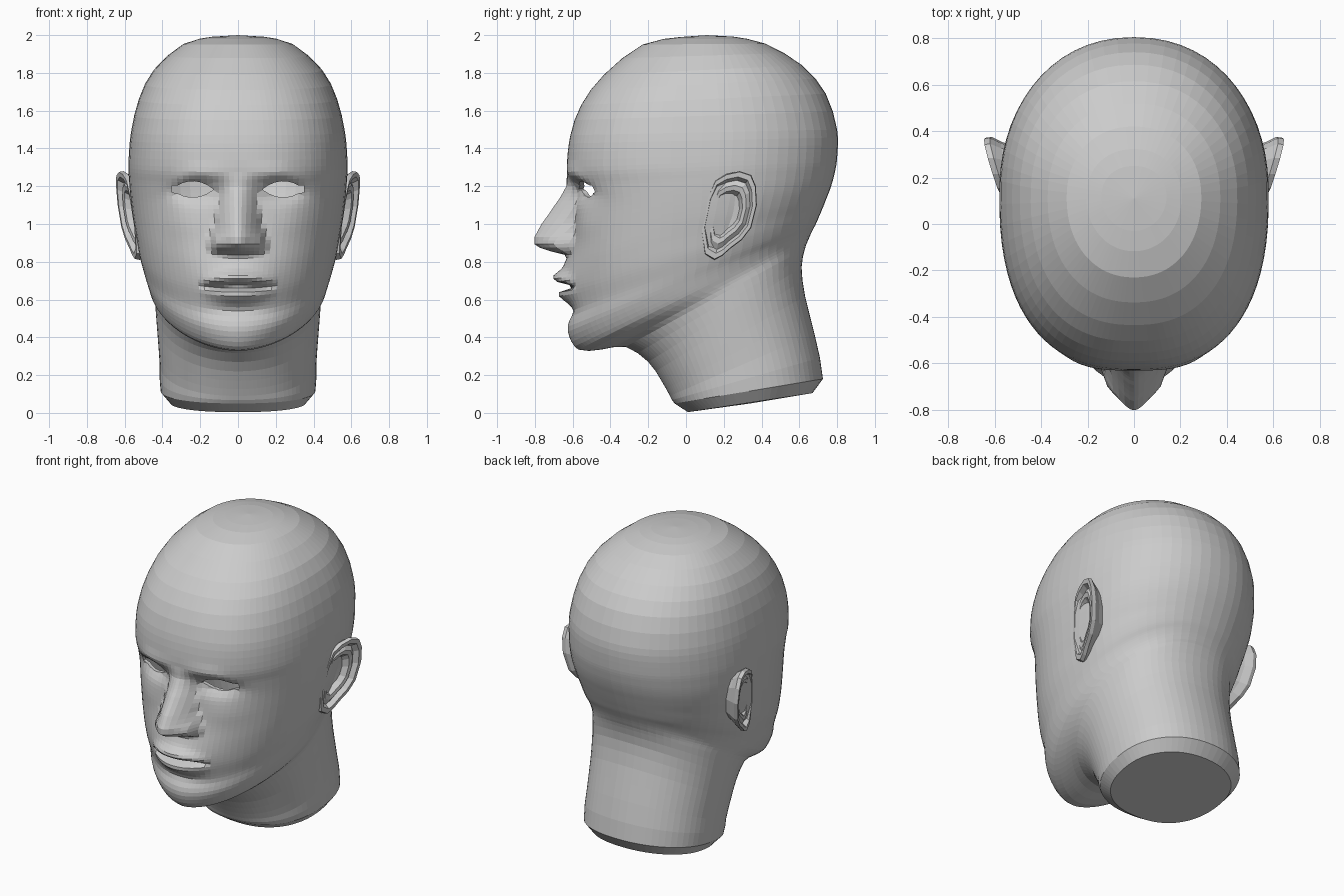
import bpy, bmesh
from math import sin, cos, pi, exp

if "Cube" in bpy.data.objects:
    bpy.data.objects.remove(bpy.data.objects["Cube"])

# Rings: front y, front z, back y, back z, half width, front exponent, steps to next ring
RINGS = [
    (-.03, 1.990, .25, 1.992, .14, 2.0, 2),
    (-.23, 1.95, .42, 1.955, .29, 2.15, 2),
    (-.435, 1.79, .615, 1.84, .445, 2.35, 2),
    (-.555, 1.63, .74, 1.69, .525, 2.45, 2),
    (-.612, 1.47, .80, 1.50, .567, 2.5, 4),
    (-.63, 1.30, .80, 1.35, .58, 2.45, 5),
    (-.61, 1.20, .785, 1.26, .577, 2.4, 5),
    (-.59, 1.10, .765, 1.19, .57, 2.4, 6),
    (-.60, .95, .742, 1.13, .557, 2.3, 8),
    (-.62, .80, .722, 1.08, .54, 2.2, 8),
    (-.62, .66, .705, 1.04, .525, 2.1, 6),
    (-.61, .54, .69, 1.005, .505, 2.0, 4),
    (-.625, .43, .675, .975, .485, 1.9, 4),
    (-.57, .335, .66, .945, .465, 1.8, 2),
    (-.45, .335, .645, .91, .450, 1.8, 2),
    (-.32, .35, .63, .87, .442, 1.9, 2),
    (-.20, .27, .612, .77, .435, 2.0, 2),
    (-.13, .17, .63, .62, .425, 2.1, 2),
    (-.085, .09, .68, .42, .415, 2.2, 2),
    (-.06, .05, .725, .18, .41, 2.3, 1),
    (.01, .004, .67, .105, .36, 2.3, 1),
]
JAW = 13
N = 40  # segments on each half of a ring


def g(v, s):
    return exp(-(v / s) ** 2)


def lerp_table(z, table):
    for (z0, v0), (z1, v1) in zip(table, table[1:]):
        if z0 <= z <= z1:
            return v0 + (v1 - v0) * (z - z0) / (z1 - z0)
    return 0.0


NOSE_H = [(.82, 0), (.84, .02), (.86, .12), (.885, .19), (.93, .20), (1.0, .17), (1.1, .105), (1.2, .025), (1.27, 0)]
NOSE_W = [(.82, .13), (.87, .15), (.93, .15), (1.0, .125), (1.1, .105), (1.27, .08)]


def relief(x, z):
    """Depth of the facial features, positive is inwards."""
    a = abs(x)
    d = .06 * g(a - .22, .12) * g(z - 1.175, .055)           # eye socket
    d -= .012 * g(a - .22, .14) * g(z - 1.27 + .5 * max(0, a - .25), .04)  # brow
    d -= .012 * g(a - .30, .12) * g(z - 1.0, .1)             # cheek
    w = lerp_table(z, NOSE_W)
    if w and a < w:                                          # nose
        d -= lerp_table(z, NOSE_H) * (1 - (a / w) ** 1.7)
    d -= .03 * g(a - .115, .03) * g(z - .90, .035)           # nostril wing
    f = max(0, 1 - (a / .21) ** 2)
    d -= .045 * g(a, .2) * g(z - .70, .11)                   # mouth
    d -= f * (.04 * g(z - .69 - .03 * f, .03) + .03 * g(z - .655 + .035 * f, .032))
    d += .08 * f * g(z - .668, .014)
    d += .02 * g(a, .15) * g(z - .54, .035)                  # dip above the chin
    return d


def spline(i, t):
    p = [RINGS[min(max(i + k, 0), len(RINGS) - 1)] for k in (-1, 0, 1, 2)]
    return [.5 * (2 * b + (c - a) * t + (2 * a - 5 * b + 4 * c - d) * t * t
                  + (3 * b - a - 3 * c + d) * t ** 3) for a, b, c, d in zip(*p)]


def ring_points(yf, zf, yb, zb, w, e, *_):
    yc = yf + (yb - yf) * .53
    half = [pi * (k / N) ** 1.4 for k in range(N + 1)]
    pts = []
    for th in half + [-t for t in half[-2:0:-1]]:
        c, s = cos(th), sin(th)
        p = 2 / (e if c > 0 else 2.15)
        x = w * abs(s) ** p * (1 if s >= 0 else -1)
        y = yc - (yc - yf) * c ** p if c > 0 else yc + (yb - yc) * (-c) ** p
        pts.append((x, y, zf + (zb - zf) * (y - yf) / (yb - yf)))
    return pts


def loft(bm, rings):
    loops = [[bm.verts.new(p) for p in r] for r in rings]
    n = len(loops[0])
    for a, b in zip(loops, loops[1:]):
        for k in range(n):
            bm.faces.new((a[k], b[k], b[(k + 1) % n], a[(k + 1) % n]))
    return loops


def fan(bm, loop, p):
    c = bm.verts.new(p)
    for k in range(len(loop)):
        bm.faces.new((loop[k], loop[(k + 1) % len(loop)], c))


def finish(bm, name):
    bmesh.ops.recalc_face_normals(bm, faces=bm.faces)
    me = bpy.data.meshes.new(name)
    bm.to_mesh(me)
    bm.free()
    ob = bpy.data.objects.new(name, me)
    bpy.context.collection.objects.link(ob)


# Head and neck loft
bm = bmesh.new()
rings, face_rings = [], 0
for i, r in enumerate(RINGS[:-1]):
    if i == JAW:
        face_rings = len(rings)
    rings += [ring_points(*spline(i, k / r[6])) for k in range(r[6])]
rings.append(ring_points(*RINGS[-1]))
loops = loft(bm, rings)
fan(bm, loops[0], (0, .11, 2.0))
fan(bm, loops[-1], (0, .34, .05))
face_verts = {v for l in loops[:face_rings] for v in l if v.co.y < -.1}


# Almond shaped eye openings
def almond(co):
    u, v = (abs(co.x) - .24) / .112, co.z - 1.183
    return u, v, (.044 if v > 0 else .042) * (1 - u * u)


holes = []
for f in bm.faces:
    c = f.calc_center_median()
    u, v, h = almond(c)
    if c.y < -.2 and abs(u) < 1 and abs(v) < h:
        holes.append(f)
bmesh.ops.delete(bm, geom=holes, context='FACES')
face_verts = {v for v in face_verts if v.is_valid}
rim = [e for e in bm.edges if e.is_boundary]
for vert in {v for e in rim for v in e.verts}:
    u, v, h = almond(vert.co)
    if abs(u) < .97:
        vert.co.z = 1.183 + (h if v > 0 else -h)

# Facial relief and eyelid thickness
for v in face_verts:
    v.co.y += relief(v.co.x, v.co.z)
lids = bmesh.ops.extrude_edge_only(bm, edges=rim)['geom']
for v in lids:
    if isinstance(v, bmesh.types.BMVert):
        v.co.y += .025
finish(bm, "head")

# Ears: outline (y, z) and concentric rings (scale, outward offset)
EAR = [(.08, .97), (.10, 1.06), (.115, 1.14), (.155, 1.23), (.215, 1.265), (.285, 1.28), (.345, 1.26),
       (.37, 1.20), (.375, 1.10), (.345, .98), (.295, .915), (.235, .87), (.19, .83), (.15, .81), (.10, .84)]
STEPS = [(.72, -.13), (.86, -.06), (1.0, -.02), (.98, .006), (.86, .006), (.78, -.025),
         (.66, -.008), (.54, -.012), (.44, -.045)]
CY, CZ = .21, 1.06


def ear_point(y, z, off, side):
    return (side * (.555 + .28 * (y - .1) + .1 * (z - 1.1) + off), y, z)


for side, name in ((1, "ear_left"), (-1, "ear_right")):
    bm = bmesh.new()
    loops = loft(bm, [[ear_point(CY + (y - CY) * s, CZ + (z - CZ) * s, off, side) for y, z in EAR]
                      for s, off in STEPS])
    fan(bm, loops[-1], ear_point(CY, CZ, -.05, side))
    finish(bm, name)
